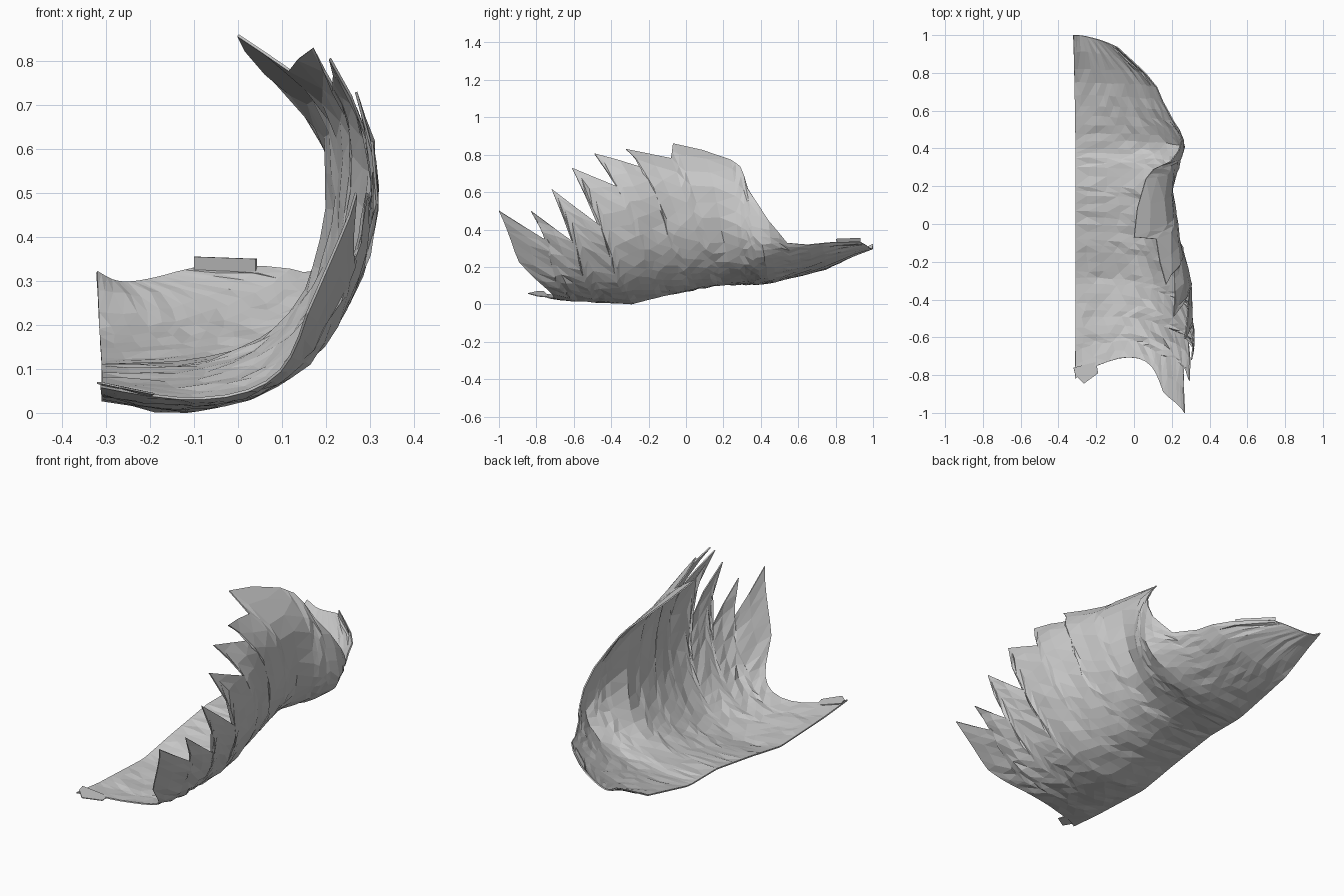
import bpy, bmesh, math, random
from mathutils import Vector

if "Cube" in bpy.data.objects:
    bpy.data.objects.remove(bpy.data.objects["Cube"])

random.seed(4)

# Cross-sections (x, z) from the cut centre edge, across the floor and up the wall
SECTIONS = [
    (-1.0, [(-.315, .08), (-.14, .07), (0, .09), (.08, .17), (.18, .33), (.268, .5), (.27, .65), (.22, .8)]),
    (-.65, [(-.31, .045), (-.12, .025), (.05, .052), (.18, .14), (.285, .32), (.32, .5), (.305, .65), (.25, .78)]),
    (-.3, [(-.31, .03), (-.12, .003), (.05, .045), (.17, .14), (.265, .3), (.3, .5), (.27, .68), (.16, .84)]),
    (-.07, [(-.31, .07), (-.12, .06), (.04, .1), (.14, .19), (.215, .32), (.24, .5), (.2, .7), (0, .86)]),
    (.2, [(-.31, .11), (-.12, .113), (.03, .16), (.115, .23), (.175, .34), (.2, .5), (.165, .68), (.03, .8)]),
    (.42, [(-.31, .11), (-.12, .115), (.04, .145), (.17, .2), (.25, .28), (.275, .36), (.25, .5), (.21, .65)]),
    (.75, [(-.315, .19), (-.2, .2), (-.1, .22), (0, .255), (.07, .295), (.11, .33), (.13, .4), (.15, .5)]),
    (.95, [(-.32, .3), (-.27, .285), (-.22, .285), (-.17, .3), (-.13, .32), (-.1, .34), (-.08, .4), (-.06, .5)]),
]
# Columns: y on the centre edge, then y and z on the serrated rim (tip, valley, tip ...)
COLUMNS = [
    (-.82, -1, .5), (-.68, -.73, .33), (-.6, -.83, .5), (-.5, -.6, .33),
    (-.42, -.72, .62), (-.32, -.46, .42), (-.25, -.61, .73), (-.15, -.37, .63),
    (-.08, -.49, .81), (0, -.22, .73), (.07, -.32, .83), (.15, -.08, .78),
    (.2, -.07, .86), (.3, .24, .79), (.35, .29, .76), (.4, .33, .62),
    (.48, .44, .45), (.57, .54, .33), (.68, .65, .32), (.82, .8, .335), (1, .935, .335),
]


def spline(p, s):
    """Catmull-Rom through 2D points at parameter s."""
    n = len(p) - 1
    i = max(0, min(n - 1, int(s)))
    t = s - i
    a, b, c, d = (Vector(p[max(0, min(n, k))]) for k in (i - 1, i, i + 1, i + 2))
    return .5 * (2 * b + (c - a) * t + (2 * a - 5 * b + 4 * c - d) * t * t
                 + (3 * b - a - 3 * c + d) * t ** 3)


def surface(y, s):
    """Point on the shell at depth y and section parameter s."""
    k = 0
    while k < len(SECTIONS) - 2 and y > SECTIONS[k + 1][0]:
        k += 1
    (y0, p0), (y1, p1) = SECTIONS[k], SECTIONS[k + 1]
    f = max(0, min(1.2, (y - y0) / (y1 - y0)))
    q = spline(p0, s).lerp(spline(p1, s), f)
    return Vector((q.x, y, q.y))


def rim_param(y, z):
    s = 2.0
    while s < 7 and surface(y, s).z < z:
        s += .01
    return min(s, 7)


# Feathered shell: sheared grid of columns between centre edge and rim
ROWS, SUB = 16, 2
bm = bmesh.new()
grid = []
total = (len(COLUMNS) - 1) * SUB + 1
for j in range(total):
    c = j / SUB
    i = min(int(c), len(COLUMNS) - 2)
    yl, ye, ze = (a + (b - a) * (c - i) for a, b in zip(COLUMNS[i], COLUMNS[i + 1]))
    top = rim_param(ye, ze)
    col = []
    for r in range(ROWS + 1):
        t = r / ROWS
        y = yl + (ye - yl) * t ** 2.2
        y += .13 * math.exp(-c / 1.5) * math.sin(math.pi * min(1, t / .7))
        p = surface(y, top * t)
        if 0 < r < ROWS and 0 < j < total - 1:
            p += Vector([random.uniform(-.005, .005) for _ in range(3)])
        col.append(bm.verts.new(p))
    grid.append(col)
for a, b in zip(grid, grid[1:]):
    for r in range(ROWS):
        bm.faces.new((a[r], b[r], b[r + 1], a[r + 1]))
bmesh.ops.triangulate(bm, faces=bm.faces[:])
bmesh.ops.recalc_face_normals(bm, faces=bm.faces[:])
low = min(v.co.z for v in bm.verts)
bmesh.ops.translate(bm, verts=bm.verts[:], vec=(0, 0, .003 - low))
mesh = bpy.data.meshes.new("feathered_shell")
bm.to_mesh(mesh)
bm.free()
shell = bpy.data.objects.new("feathered_shell", mesh)
bpy.context.collection.objects.link(shell)
mod = shell.modifiers.new("thickness", 'SOLIDIFY')
mod.thickness = .006
mod.offset = 0


# Thin torn flaps on the back rim and the front floor corner
def flap(name, points):
    me = bpy.data.meshes.new(name)
    me.from_pydata(points, [], [tuple(range(len(points)))])
    ob = bpy.data.objects.new(name, me)
    bpy.context.collection.objects.link(ob)
    ob.modifiers.new("thickness", 'SOLIDIFY').thickness = .004


flap("rear_rim_flap", [(-.1, .93, .325), (.04, .81, .32), (.04, .8, .35), (-.1, .93, .355)])
flap("front_corner_flap", [(-.32, -.76, .07), (-.31, -.8, .07), (-.265, -.845, .06),
                           (-.19, -.79, .045), (-.2, -.73, .04)])
